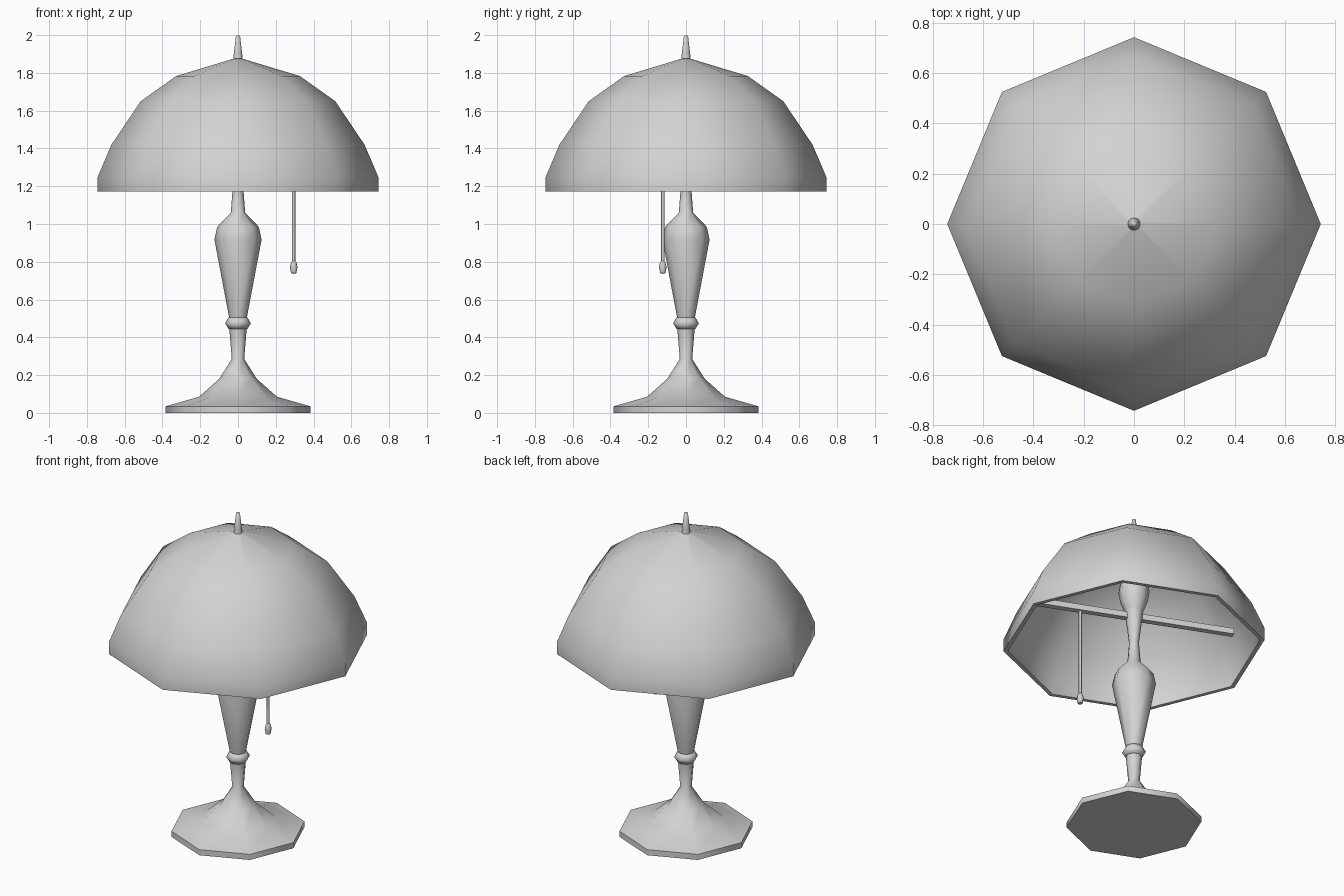
import bpy
import bmesh
from math import cos, sin, tau, radians

cube = bpy.data.objects.get("Cube")
if cube:
    bpy.data.objects.remove(cube, do_unlink=True)

# One plain grey for the whole lamp
grey = bpy.data.materials.new("light grey")
grey.use_nodes = True
colour = (0.65, 0.65, 0.65, 1)
grey.diffuse_color = colour
grey.node_tree.nodes["Principled BSDF"].inputs["Base Color"].default_value = colour


def finish(name, bm, smooth_angle):
    bmesh.ops.recalc_face_normals(bm, faces=bm.faces)
    mesh = bpy.data.meshes.new(name)
    bm.to_mesh(mesh)
    bm.free()
    mesh.materials.append(grey)
    obj = bpy.data.objects.new(name, mesh)
    bpy.context.collection.objects.link(obj)
    bpy.ops.object.select_all(action="DESELECT")
    obj.select_set(True)
    bpy.context.view_layer.objects.active = obj
    bpy.ops.object.shade_smooth_by_angle(angle=radians(smooth_angle))
    return obj


def lathe(name, profile, sides=8, centre=(0, 0)):
    """Turn a (radius, height) profile around a vertical axis."""
    bm = bmesh.new()
    rings = []
    for r, z in profile:
        rings.append([bm.verts.new((centre[0] + r * cos(tau * i / sides),
                                    centre[1] + r * sin(tau * i / sides), z))
                      for i in range(sides)] if r else [bm.verts.new((*centre, z))])
    for low, high in zip(rings, rings[1:]):
        for i in range(sides):
            j = (i + 1) % sides
            corners = [low[i % len(low)], low[j % len(low)],
                       high[j % len(high)], high[i % len(high)]]
            face = list(dict.fromkeys(corners))
            if len(face) > 2:
                bm.faces.new(face)
    bmesh.ops.remove_doubles(bm, verts=bm.verts, dist=1e-5)
    return finish(name, bm, 62)


# Spreading foot that runs up into the lower stem
lathe("base", [(0, 0), (0.383, 0), (0.383, 0.035), (0.207, 0.085),
               (0.1, 0.18), (0.033, 0.285), (0.046, 0.446)])

# Collar between stem and vase
lathe("collar", [(0.046, 0.444), (0.05, 0.444), (0.068, 0.474),
                 (0.05, 0.505), (0.046, 0.505)])

# Vase-shaped column with its neck
lathe("column", [(0.047, 0.505), (0.125, 0.918), (0.11, 0.985),
                 (0.038, 1.06), (0.028, 1.19), (0.052, 1.39)])

# Rounded socket under the shade, with the rod that carries the finial
lathe("socket", [(0.05, 1.385), (0.078, 1.455), (0.088, 1.52),
                 (0.078, 1.585), (0.03, 1.65), (0.02, 1.87)])

# Domed shade, open at the crown: the inner skin is drawn in towards the rim
rim, inset, crown = 1.172, 0.967, 0.018
outer = [(0.7425, rim), (0.7425, 1.25), (0.67, 1.42), (0.515, 1.65),
         (0.328, 1.783), (crown, 1.877)]
inner = [(r * inset, rim + (z - rim) * inset) for r, z in reversed(outer)]
lathe("shade", outer + inner + outer[:1])

# Finial on top
lathe("finial", [(0, 1.86), (0.025, 1.875), (0.021, 1.91), (0.011, 1.995), (0, 2)],
      sides=12)

# Cross bar under the shade, in line with the pull cord
bm = bmesh.new()
bmesh.ops.create_cube(bm, size=1)
bar = finish("cross_bar", bm, 30)
bar.scale = (1.18, 0.036, 0.036)
bar.location.z = 1.36
bar.rotation_euler.z = -tau / 16

# Pull cord and its drop-shaped knob
pull = (0.295, -0.123)
lathe("pull_cord", [(0.009, 0.78), (0.009, 1.36)], centre=pull)
lathe("pull_knob", [(0, 0.736), (0.014, 0.74), (0.02, 0.77),
                    (0.015, 0.795), (0.009, 0.805), (0, 0.805)], centre=pull)
